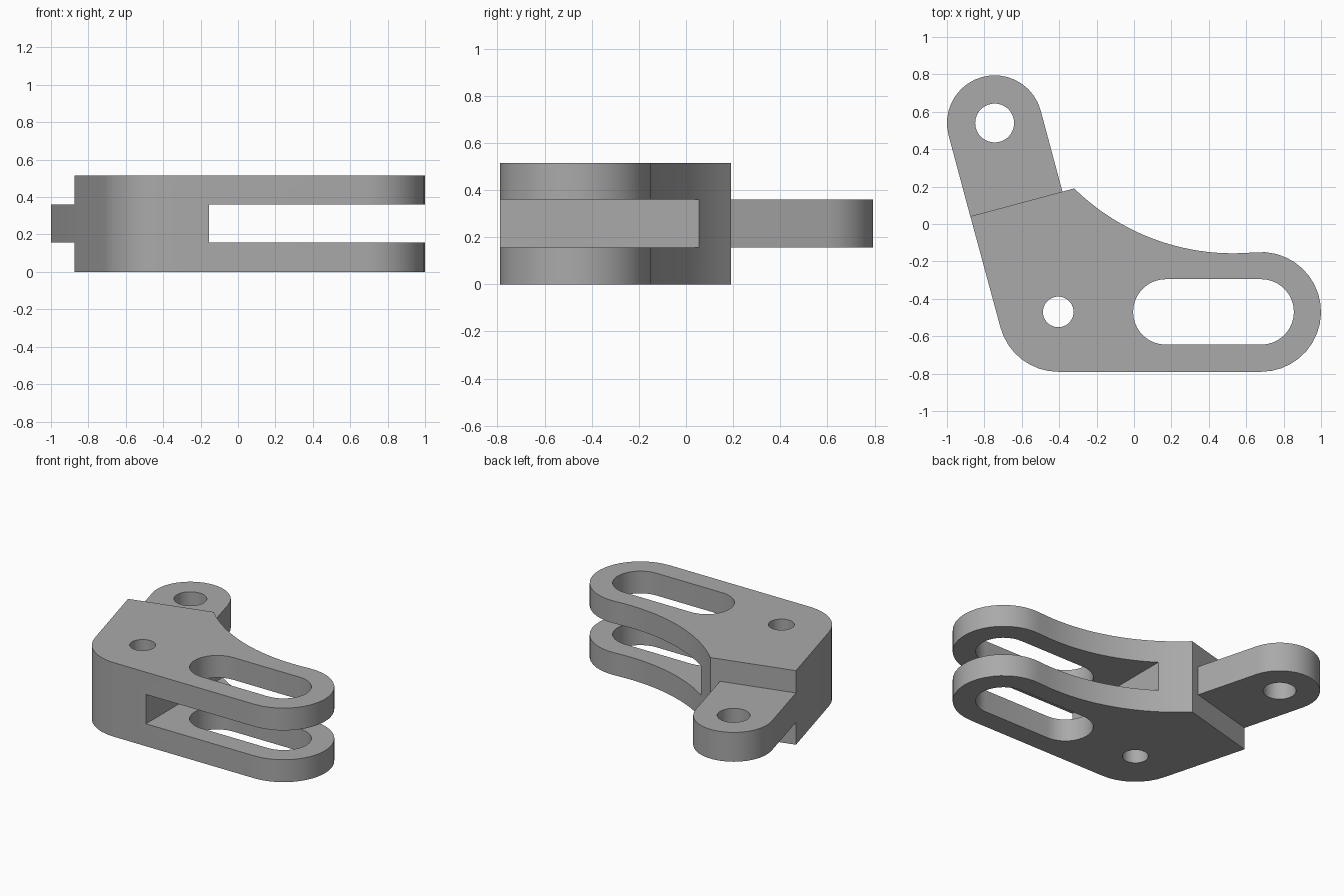
import bpy, bmesh
from math import cos, sin, radians, ceil
from mathutils import Vector

if "Cube" in bpy.data.objects:
    bpy.data.objects.remove(bpy.data.objects["Cube"])

HEIGHT, SLOT_LOW, SLOT_HIGH = 0.515, 0.156, 0.36

grey = bpy.data.materials.new("plain grey")
grey.use_nodes = True
grey.diffuse_color = (0.4, 0.4, 0.4, 1)
grey.node_tree.nodes["Principled BSDF"].inputs["Base Color"].default_value = (0.4, 0.4, 0.4, 1)


def arc(x, y, r, start, end):
    """Points on an arc, angles in degrees."""
    n = max(2, ceil(abs(end - start) / (3 if r > 1 else 10)))
    angles = [radians(start + (end - start) * i / n) for i in range(n + 1)]
    return [(x + r * cos(a), y + r * sin(a)) for a in angles]


def prism(name, outline, low, high):
    """Upright solid from a flat outline."""
    bm = bmesh.new()
    base = bm.faces.new([bm.verts.new((x, y, low)) for x, y in outline])
    top = bmesh.ops.extrude_face_region(bm, geom=[base])["geom"]
    moved = [v for v in top if isinstance(v, bmesh.types.BMVert)]
    bmesh.ops.translate(bm, verts=moved, vec=(0, 0, high - low))
    bmesh.ops.recalc_face_normals(bm, faces=bm.faces)
    mesh = bpy.data.meshes.new(name)
    bm.to_mesh(mesh)
    bm.free()
    mesh.materials.append(grey)
    obj = bpy.data.objects.new(name, mesh)
    bpy.context.collection.objects.link(obj)
    return obj


def hole(name, x, y, r):
    return prism(name, arc(x, y, r, 0, 360)[:-1], -0.2, HEIGHT + 0.2)


def cut(obj, cutters):
    """Subtract the cutters, then shade round walls smooth."""
    bpy.ops.object.select_all(action="DESELECT")
    bpy.context.view_layer.objects.active = obj
    obj.select_set(True)
    for cutter in cutters:
        mod = obj.modifiers.new("cut", "BOOLEAN")
        mod.operation, mod.solver, mod.object = "DIFFERENCE", "EXACT", cutter
        bpy.ops.object.modifier_apply(modifier=mod.name)
        bpy.data.objects.remove(cutter)
    bpy.ops.object.shade_smooth_by_angle(angle=radians(30))


# Forked body: rounded corner, rounded arm end, concave back, slanted step
pivot, arm_end, axis_y, corner_r = -0.405, 0.68, -0.47, 0.32
step_left, step_right = (-0.875, 0.041), (-0.32, 0.19)
outline = [step_left]
outline += arc(pivot, axis_y, corner_r, 195, 270)
outline += arc(arm_end, axis_y, corner_r, -90, 95.6)
outline += arc(0.53, 1.057, 1.214, -84.4, -134.4)[1:-1]
outline += [step_right]
body = prism("forked_body", outline, 0, HEIGHT)

fork_gap = prism("fork_gap_cutter", [(-0.155, -1), (1.2, -1), (1.2, 1), (-0.155, 1)],
                 SLOT_LOW, SLOT_HIGH)
long_slot = prism("long_slot_cutter",
                  arc(0.17, axis_y, 0.175, 90, 270) + arc(arm_end, axis_y, 0.175, -90, 90),
                  -0.2, HEIGHT + 0.2)
cut(body, [fork_gap, long_slot, hole("pin_hole_cutter", pivot, axis_y, 0.082)])

# Rounded lug leaning out from the step
lug_x, lug_y, lug_r = -0.745, 0.54, 0.255
root = Vector((sin(radians(15)), -cos(radians(15)))) * 0.45
lug_arc = arc(lug_x, lug_y, lug_r, 15, 195)
ends = [tuple(Vector(p) + root) for p in (lug_arc[-1], lug_arc[0])]
lug = prism("rear_lug", lug_arc + ends, SLOT_LOW, SLOT_HIGH)
cut(lug, [hole("lug_hole_cutter", lug_x, lug_y, 0.104)])
